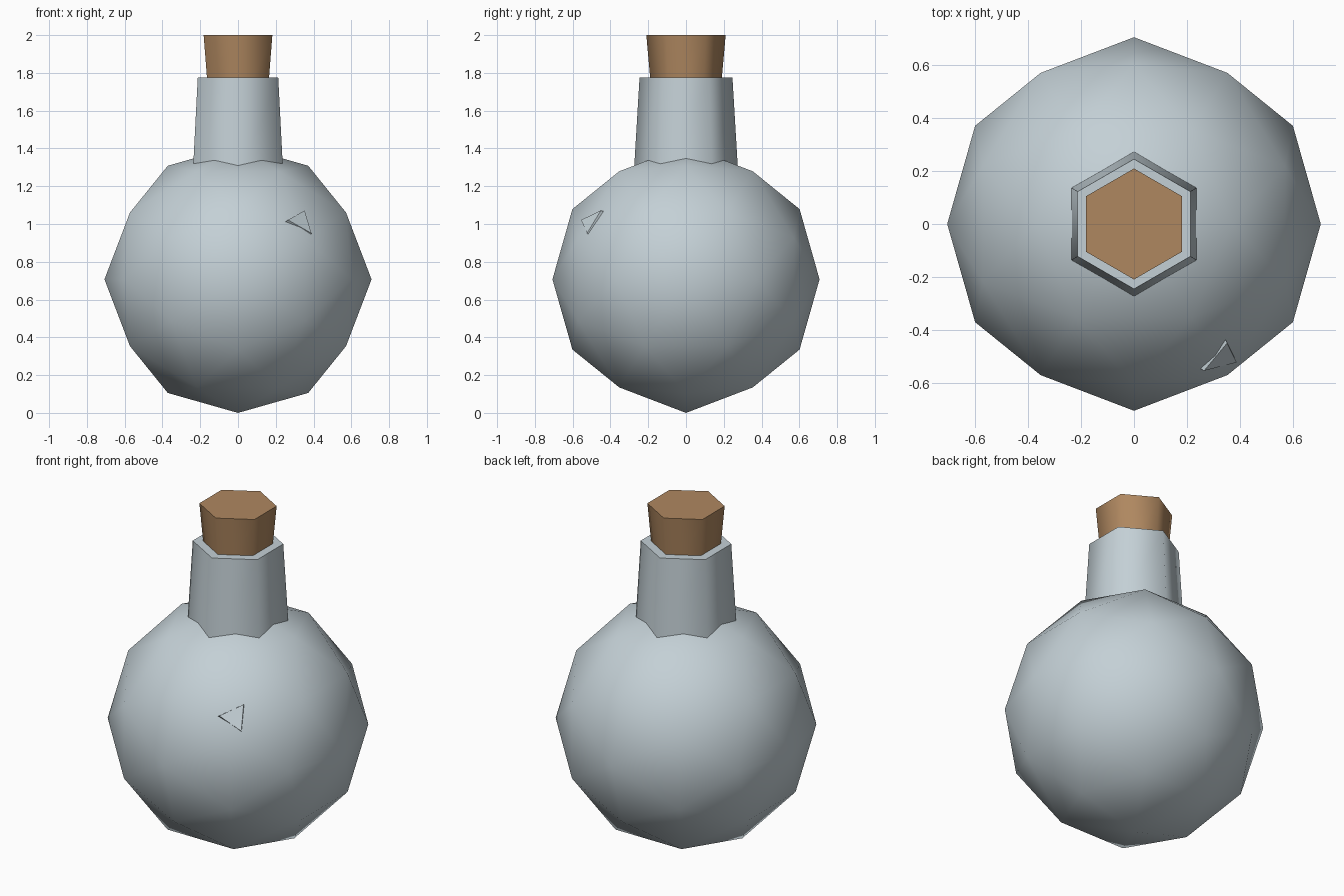
import bpy, bmesh, math
from mathutils import Vector, Matrix

if "Cube" in bpy.data.objects:
    bpy.data.objects.remove(bpy.data.objects["Cube"])

R = 0.707  # flask body radius, also the height of its centre


def material(name, rgb):
    m = bpy.data.materials.new(name)
    m.diffuse_color = (*rgb, 1)
    m.use_nodes = True
    m.node_tree.nodes["Principled BSDF"].inputs["Base Color"].default_value = m.diffuse_color
    return m


GLASS = material("pale_glass", (0.55, 0.63, 0.67))
CORK = material("cork_brown", (0.43, 0.245, 0.117))


def finish(bm, name, mat, smooth_angle=None):
    bmesh.ops.recalc_face_normals(bm, faces=bm.faces[:])
    mesh = bpy.data.meshes.new(name)
    bm.to_mesh(mesh)
    bm.free()
    mesh.materials.append(mat)
    ob = bpy.data.objects.new(name, mesh)
    bpy.context.collection.objects.link(ob)
    if smooth_angle:
        bpy.ops.object.select_all(action='DESELECT')
        bpy.context.view_layer.objects.active = ob
        ob.select_set(True)
        bpy.ops.object.shade_smooth_by_angle(angle=math.radians(smooth_angle))
    return ob


def frustum(name, mat, sides, r_low, r_high, z_low, z_high, matrix=None, smooth=None):
    """Capped tapered prism with its first corner on +y."""
    bm = bmesh.new()
    rings = []
    for r, z in ((r_low, z_low), (r_high, z_high)):
        angles = [math.pi / 2 + i * math.tau / sides for i in range(sides)]
        rings.append([bm.verts.new((r * math.cos(a), r * math.sin(a), z)) for a in angles])
    low, high = rings
    bm.faces.new(low[::-1])
    bm.faces.new(high)
    for i in range(sides):
        j = (i + 1) % sides
        bm.faces.new((low[i], low[j], high[j], high[i]))
    if matrix:
        bm.transform(matrix)
    return finish(bm, name, mat, smooth)


# Round body: icosahedron resting on an edge, split once and pushed to the sphere
bm = bmesh.new()
phi = (1 + math.sqrt(5)) / 2
for a in (-1, 1):
    for b in (-phi, phi):
        for co in ((0, b, a), (a, 0, b), (b, a, 0)):
            bm.verts.new(co)
bmesh.ops.convex_hull(bm, input=bm.verts[:])
bmesh.ops.subdivide_edges(bm, edges=bm.edges[:], cuts=1, use_grid_fill=True)
for v in bm.verts:
    v.co = v.co.normalized() * R + Vector((0, 0, R))
finish(bm, "flask_body", GLASS, 40)

# Six-sided neck and stopper
frustum("flask_neck", GLASS, 6, 0.279, 0.246, 1.22, 1.775, smooth=70)
frustum("cork_stopper", CORK, 6, 0.174, 0.21, 1.60, 2.0, smooth=70)

# Small three-sided chip standing just proud of the front right of the body
normal = Vector((0.487, -0.673, 0.555)).normalized()
centre = Vector((0.334, -0.508, 1.013))
corner = Vector((0.262, -0.555, 1.02)) - centre
y = (corner - normal * corner.dot(normal)).normalized()
x = y.cross(normal)
basis = Matrix((x, y, normal)).transposed().to_4x4()
frustum("surface_chip", GLASS, 3, 0.10, 0.084, -0.04, 0.003,
        Matrix.Translation(centre) @ basis)
